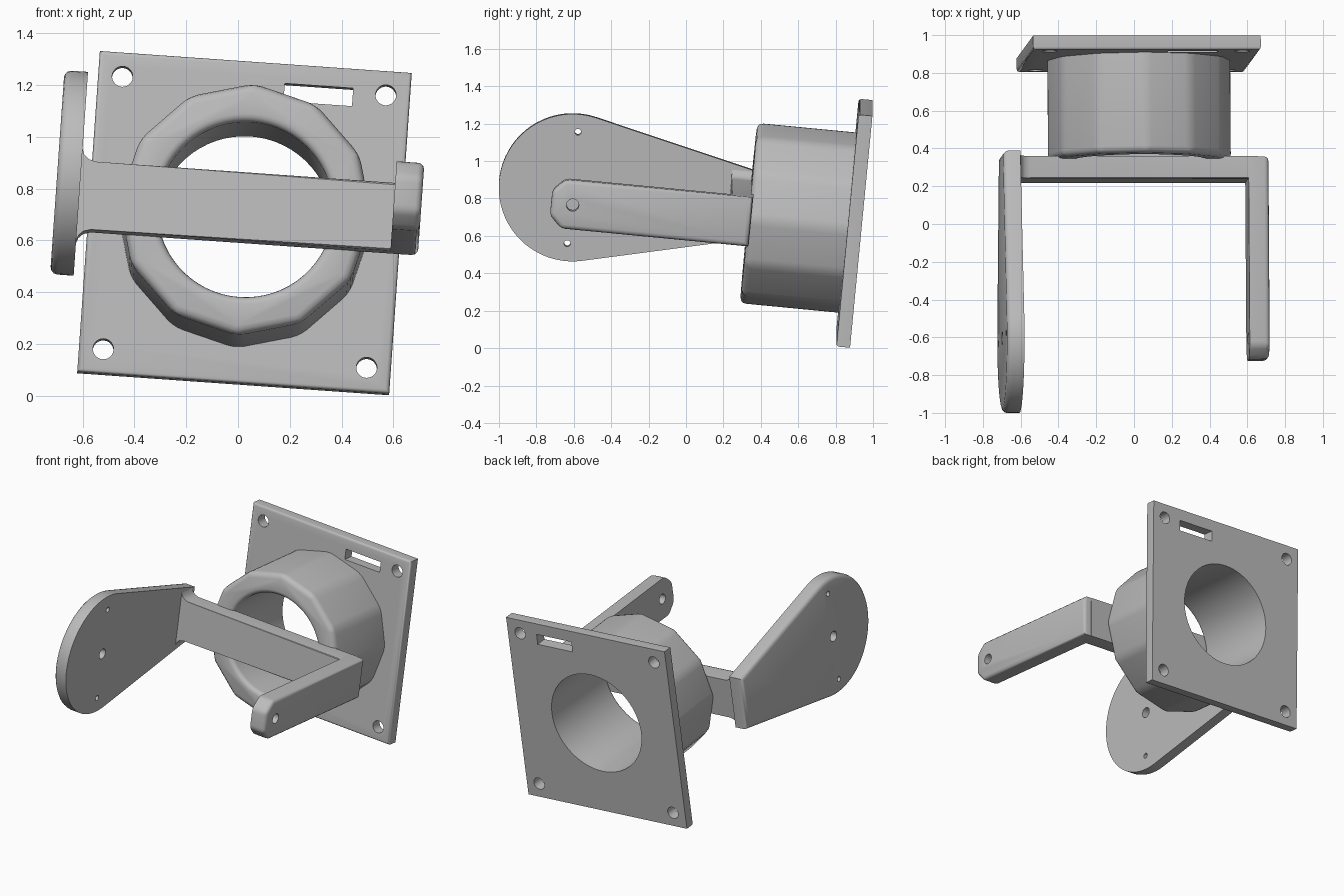
import bpy, bmesh, math
from mathutils import Matrix, Vector

if "Cube" in bpy.data.objects:
    bpy.data.objects.remove(bpy.data.objects["Cube"])

# The whole bracket is built square, centred on its flange, then tilted
FRAME = (Matrix.Translation((0.025, 0.9, 0.6675))
         @ Matrix.Rotation(math.radians(4.03), 4, 'Y')
         @ Matrix.Rotation(math.radians(-5.5), 4, 'X'))
EPS = 1e-4

grey = bpy.data.materials.new("plain_grey")
grey.use_nodes = True
COLOUR = (0.5, 0.5, 0.5, 1)
grey.diffuse_color = COLOUR
grey.node_tree.nodes["Principled BSDF"].inputs["Base Color"].default_value = COLOUR


def finish(name, bm):
    bmesh.ops.recalc_face_normals(bm, faces=bm.faces[:])
    mesh = bpy.data.meshes.new(name)
    bm.to_mesh(mesh)
    bm.free()
    obj = bpy.data.objects.new(name, mesh)
    bpy.context.collection.objects.link(obj)
    obj.matrix_world = FRAME
    mesh.materials.append(grey)
    return obj


def prism(name, profile, axis, lo, hi, rule=None, width=0.0, segments=3):
    """Extrude a profile along x or y; bevel the edges that meet the rule."""
    def place(a, b, d):
        return (d, a, b) if axis == 'X' else (a, d, b)
    bm = bmesh.new()
    face = bm.faces.new([bm.verts.new(place(a, b, lo)) for a, b in profile])
    out = bmesh.ops.extrude_face_region(bm, geom=[face])
    shift = Vector(place(0, 0, hi - lo))
    bmesh.ops.translate(bm, vec=shift,
                        verts=[g for g in out["geom"] if isinstance(g, bmesh.types.BMVert)])
    bmesh.ops.recalc_face_normals(bm, faces=bm.faces[:])
    if rule:
        edges = [e for e in bm.edges if rule(e.verts[0].co, e.verts[1].co)]
        bmesh.ops.bevel(bm, geom=edges, offset=width, segments=segments,
                        profile=0.5, affect='EDGES', clamp_overlap=True)
    return finish(name, bm)


def circle(r, n, ca=0.0, cb=0.0, start=0.0, end=math.tau):
    closed = abs(end - start - math.tau) < EPS
    steps = n if closed else n - 1
    return [(ca + r * math.cos(start + (end - start) * i / steps),
             cb + r * math.sin(start + (end - start) * i / steps)) for i in range(n)]


def rect(a, b, width, height):
    return [(a + s * width / 2, b + t * height / 2)
            for s, t in ((-1, -1), (1, -1), (1, 1), (-1, 1))]


def cut(obj, cutters):
    """Subtract the cutters from a part, then discard them."""
    bpy.context.view_layer.objects.active = obj
    for cutter in cutters:
        cutter.hide_render = True
        mod = obj.modifiers.new("cut", 'BOOLEAN')
        mod.operation, mod.solver, mod.object = 'DIFFERENCE', 'EXACT', cutter
        bpy.ops.object.modifier_apply(modifier=mod.name)
        bpy.data.objects.remove(cutter)


def bore():
    """Round bore whose front rim flares into a fillet."""
    r, fillet, front = 0.34, 0.03, -0.568
    rings = [(r + fillet, front - 0.1)]
    for i in range(5):
        t = math.radians(90 * i / 4)
        rings.append((r + fillet * (1 - math.sin(t)), front + fillet * (1 - math.cos(t))))
    rings.append((r, 0.2))
    bm = bmesh.new()
    loops = [[bm.verts.new((a, d, b)) for a, b in circle(rad, 64)] for rad, d in rings]
    for p, q in zip(loops, loops[1:]):
        for i in range(64):
            j = (i + 1) % 64
            bm.faces.new((p[i], p[j], q[j], q[i]))
    bm.faces.new(loops[0])
    bm.faces.new(loops[-1])
    return finish("bore_cutter", bm)


# Square mounting flange with softened front edges
flange = prism("mounting_flange", rect(0, 0, 1.208, 1.248), 'Y', -0.037, 0.037,
               lambda p, q: p.y < 0 and q.y < 0, 0.015)
holes = [prism("hole", circle(0.04, 24, a, b), 'Y', -0.2, 0.2)
         for a in (-0.51, 0.51) for b in (-0.53, 0.53)]
slot = prism("slot", rect(0.25, 0.513, 0.265, 0.07), 'Y', -0.2, 0.2)
cut(flange, holes + [slot, bore()])

# Twelve-sided collar, rounded at the front rim and along its corners
collar = prism("collar", circle(0.49, 12), 'Y', -0.568, 0.0,
               lambda p, q: p.y < -0.5 or q.y < -0.5, 0.035)
cut(collar, [bore()])

# Cross bar, flaring where it joins the wide side plate
half = 0.132
upper = [(0.62, half), (-0.59, half), (-0.618, 0.14), (-0.636, 0.157), (-0.645, 0.18)]
side = upper + [(-0.69, 0.18)]
bar = prism("cross_bar", side + [(a, -b) for a, b in reversed(side)], 'Y', -0.673, -0.555,
            lambda p, q: abs(p.z) == abs(q.z) and abs(p.y - q.y) < EPS
            and p.z * q.z > 0 and p.y < -0.6 and p.x + q.x > -0.1, 0.008, 2)

# Narrow side arm with a chamfered tip
tip, chamfer = -1.628, 0.065
end = [(-0.558, half), (tip + chamfer, half), (tip, half - chamfer)]
arm = prism("narrow_arm", end + [(a, -b) for a, b in reversed(end)], 'X', 0.57, 0.677,
            lambda p, q: (p.x > 0.6 and q.x > 0.6)
            or (abs(p.x - q.x) > EPS and p.y < -1), 0.024)
pivot = -1.513
cut(arm, [prism("hole", circle(0.033, 24, pivot, 0), 'X', 0.4, 0.8)])

# Wide side plate: a round head with straight flanks running to a narrow foot
radius, foot, foot_half = 0.395, -0.53, 0.178
reach = foot - pivot
tangent = math.atan2(foot_half, reach) + math.acos(radius / math.hypot(reach, foot_half))
outline = circle(radius, 40, pivot, 0, tangent, math.tau - tangent)
outline += [(foot, -foot_half), (foot, foot_half)]
plate = prism("wide_side_plate", outline, 'X', -0.735, -0.644,
              lambda p, q: p.x < -0.7 and q.x < -0.7, 0.028)
cut(plate, [prism("hole", circle(r, 24, pivot, b), 'X', -0.9, -0.5)
            for r, b in ((0.034, 0), (0.017, 0.3), (0.017, -0.3))])

# Smooth shading with crisp corners
for obj in (flange, collar, bar, arm, plate):
    bpy.ops.object.select_all(action='DESELECT')
    obj.select_set(True)
    bpy.context.view_layer.objects.active = obj
    bpy.ops.object.shade_smooth_by_angle(angle=math.radians(32))
